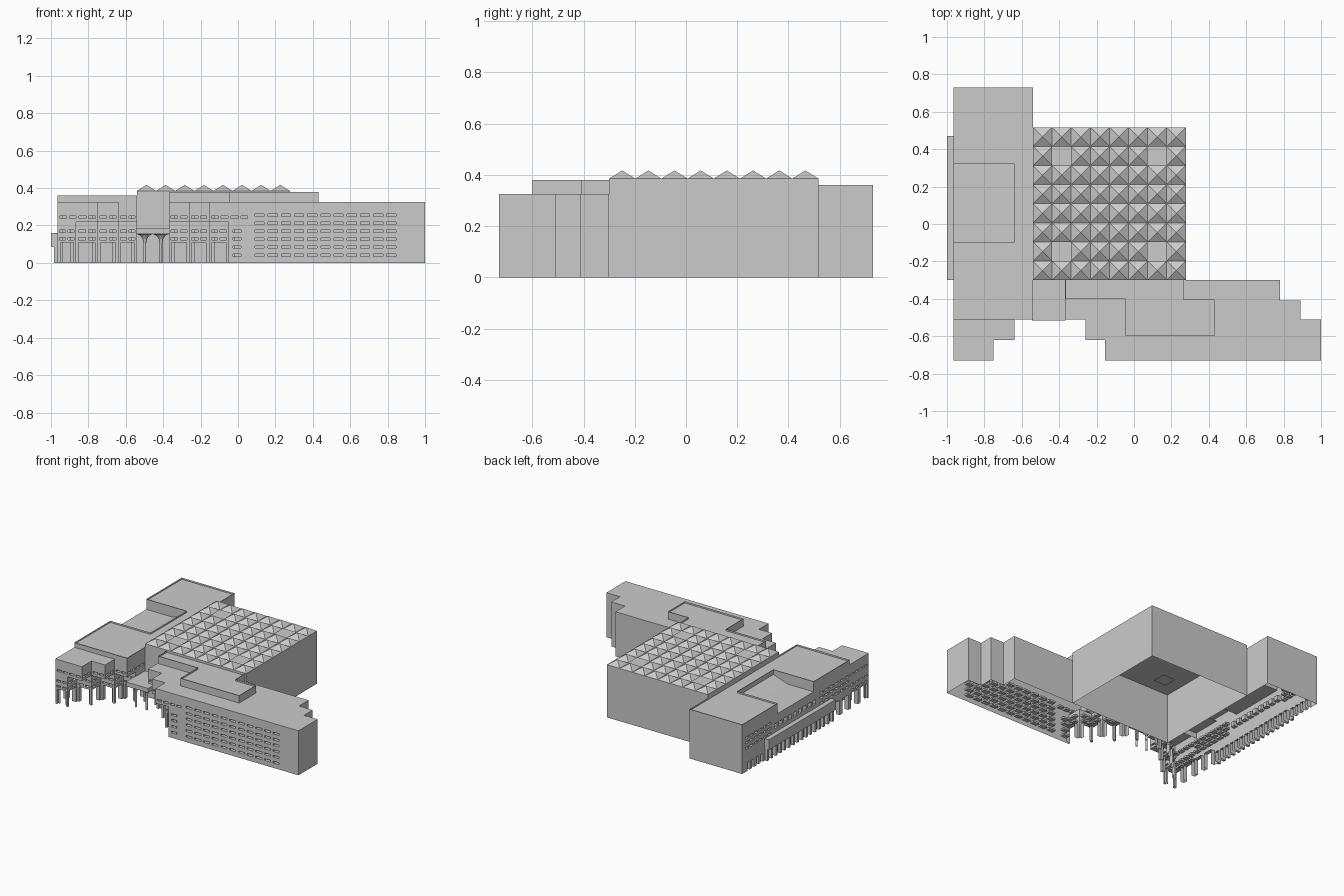
import bpy, bmesh, math
from mathutils import Vector

cube = bpy.data.objects.get("Cube")
if cube:
    bpy.data.objects.remove(cube, do_unlink=True)

mat = bpy.data.materials.new("pale grey")
mat.use_nodes = True
GREY = (0.6, 0.6, 0.6, 1)
mat.diffuse_color = GREY
mat.node_tree.nodes["Principled BSDF"].inputs["Base Color"].default_value = GREY


def finish(bm, name):
    me = bpy.data.meshes.new(name)
    bm.to_mesh(me)
    bm.free()
    me.materials.append(mat)
    ob = bpy.data.objects.new(name, me)
    bpy.context.scene.collection.objects.link(ob)
    return ob


def face(bm, pts):
    return bm.faces.new([bm.verts.new(p) for p in pts])


def wall(bm, p, q, z0, z1, holes=(), depth=0.03):
    """Upright wall, outside on the right of p->q, with recesses (u0, u1, a, b)."""
    p, q = Vector((*p, 0)), Vector((*q, 0))
    length = (q - p).length
    d = (q - p).normalized()
    inward = Vector((-d.y, d.x, 0))

    def at(u, z, k=0.0):
        return p + d * u + inward * k + Vector((0, 0, z))

    us = sorted({0, length, *[round(v, 4) for h in holes for v in h[:2]]})
    zs = sorted({z0, z1, *[round(v, 4) for h in holes for v in h[2:]]})
    for a, b in zip(zs, zs[1:]):
        for u, v in zip(us, us[1:]):
            cu, cz = (u + v) / 2, (a + b) / 2
            if not any(h[0] < cu < h[1] and h[2] < cz < h[3] for h in holes):
                face(bm, [at(u, a), at(v, a), at(v, b), at(u, b)])
    for u, v, a, b in holes:
        face(bm, [at(u, a), at(u, b), at(u, b, depth), at(u, a, depth)])
        face(bm, [at(v, b), at(v, a), at(v, a, depth), at(v, b, depth)])
        face(bm, [at(u, b), at(v, b), at(v, b, depth), at(u, b, depth)])
        if a > 0.005:      # windows get a sill and a back, arcades stay open
            face(bm, [at(v, a), at(u, a), at(u, a, depth), at(v, a, depth)])
            face(bm, [at(u, a, depth), at(v, a, depth), at(v, b, depth), at(u, b, depth)])


def rows(u0, u1, n, heights, fill=0.7, h=0.013):
    s = (u1 - u0) / n
    return [(u0 + s * (i + 0.5 - fill / 2), u0 + s * (i + 0.5 + fill / 2), z - h / 2, z + h / 2)
            for i in range(n) for z in heights]


def walls(bm, path, z0, z1, holes=None):
    for p, q in zip(path, path[1:]):
        length = (Vector(q) - Vector(p)).length
        wall(bm, p, q, z0, z1, holes(length) if holes else ())


def flat(bm, path, z):
    return face(bm, [(x, y, z) for x, y in path])


def parapet_block(name, outline, z0, z1):
    """Walls with a thin raised rim around a sunken roof."""
    bm = bmesh.new()
    walls(bm, outline + outline[:1], z0, z1)
    roof = flat(bm, outline, z1)
    bm.normal_update()
    for t, k in ((0.01, 0), (0.0005, -0.012)):
        bmesh.ops.inset_region(bm, faces=[roof], thickness=t, depth=k, use_even_offset=True)
    finish(bm, name)


def box(bm, x0, x1, y0, y1, z0, z1):
    vs = bmesh.ops.create_cube(bm, size=1)["verts"]
    for v in vs:
        v.co = ((x0 + x1) / 2 + v.co.x * (x1 - x0), (y0 + y1) / 2 + v.co.y * (y1 - y0),
                (z0 + z1) / 2 + v.co.z * (z1 - z0))


WEST, INNER, ROOF, TIER = -0.965, -0.54, 0.325, 0.22


def low_bay(length):
    n = max(2, round(length / 0.055))
    bays = max(1, round(length / 0.105))
    s = length / bays
    arches = [(i * s + 0.015, (i + 1) * s - 0.015, 0, 0.11) for i in range(bays)]
    return rows(0.005, length - 0.005, n, (0.13, 0.17)) + arches


def top_bay(length):
    return rows(0.005, length - 0.005, max(2, round(length / 0.055)), (0.245,))


# Stepped corner pavilion: the lower storeys step back under the upper one
bm = bmesh.new()
low = [(WEST, -0.51), (WEST, -0.73), (-0.865, -0.73), (-0.865, -0.62), (-0.75, -0.62),
       (-0.75, -0.51), (-0.64, -0.51), (-0.64, -0.41), (INNER, -0.41), (INNER, -0.3)]
top = [(WEST, -0.51), (WEST, -0.73), (-0.75, -0.73), (-0.75, -0.62), (-0.64, -0.62),
       (-0.64, -0.51), (INNER, -0.51), (INNER, -0.3)]
walls(bm, low, 0, TIER, low_bay)
walls(bm, top, TIER, ROOF, top_bay)
flat(bm, top + [(WEST, -0.3)], ROOF)
for i in (2, 4, 6):      # soffits below the overhangs
    (x0, y0), (x1, y1) = low[i], low[i + 2]
    flat(bm, [(x0, y0), (x0, y1), (x1, y1), (x1, y0)], TIER)
finish(bm, "stepped_pavilion")

# Office wing with stepped ends and a grid of recessed windows
bm = bmesh.new()
low = [(-0.37, -0.3), (-0.37, -0.41), (-0.26, -0.41), (-0.26, -0.51), (-0.155, -0.51),
       (-0.155, -0.62), (-0.05, -0.62), (-0.05, -0.73)]
top = [(-0.37, -0.3), (-0.37, -0.51), (-0.26, -0.51), (-0.26, -0.62), (-0.155, -0.62),
       (-0.155, -0.73)]
east = [(1, -0.73), (1, -0.51), (0.89, -0.51), (0.89, -0.41), (0.78, -0.41),
        (0.78, -0.3), (0.28, -0.3)]
walls(bm, low, 0, TIER, low_bay)
walls(bm, top, TIER, ROOF, top_bay)
wall(bm, low[-1], east[0], 0, TIER,
     rows(0.02, 0.07, 1, (0.042, 0.085, 0.13, 0.17), 0.85)
     + rows(0.13, 0.905, 11, (0.042, 0.085, 0.127, 0.17, 0.211)))
wall(bm, top[-1], east[0], TIER, ROOF,
     rows(0.005, 0.215, 4, (0.245,)) + rows(0.235, 1.01, 11, (0.255,)))
walls(bm, east, 0, ROOF)
flat(bm, top + east[:-1], ROOF)
for i in (1, 3, 5):
    (x0, y0), (x1, y1) = low[i], low[i + 2]
    flat(bm, [(x0, y0), (x1, y0), (x1, y1), (x0, y1)], TIER)
    flat(bm, [(x0, y0), (x0, y1), (x1, y1), (x1, y0)], TIER)
finish(bm, "office_wing")

# Rooftop penthouse on the office wing
parapet_block("penthouse", [(-0.365, -0.3), (-0.365, -0.4), (-0.045, -0.4), (-0.045, -0.6),
                            (0.43, -0.6), (0.43, -0.405), (0.265, -0.405), (0.265, -0.3)],
              ROOF, 0.38)

# Long side wing: lower walls, windows and the upper rim around a sunken terrace
bm = bmesh.new()
BASE = 0.285
wall(bm, (INNER, -0.3), (INNER, 0.73), 0, BASE)
wall(bm, (INNER, 0.73), (WEST, 0.73), 0, BASE)
wall(bm, (WEST, 0.73), (WEST, -0.51), 0, BASE,
     rows(0.03, 0.34, 6, (0.17, 0.21, 0.245))
     + rows(0.36, 0.86, 9, (0.205,), 0.6, 0.035)
     + rows(0.89, 1.24, 6, (0.17, 0.21, 0.245))
     + rows(0.05, 0.25, 4, (0.03,), 0.5, 0.06)
     + rows(0.27, 1.02, 15, (0.035,), 0.6, 0.07)
     + rows(1.04, 1.24, 2, (0.055,), 0.7, 0.11))
finish(bm, "side_wing_walls")
parapet_block("side_wing_roof", [(WEST, -0.51), (INNER, -0.51), (INNER, 0.73), (WEST, 0.73),
                                 (WEST, 0.32), (-0.64, 0.32), (-0.64, -0.095), (WEST, -0.095)],
              BASE, 0.36)
bm = bmesh.new()
for x0, x1, z0, z1 in ((WEST, -0.755, BASE, BASE), (-0.755, -0.64, BASE, ROOF)):
    face(bm, [(x0, -0.095, z0), (x1, -0.095, z1), (x1, 0.32, z1), (x0, 0.32, z0)])
finish(bm, "sunken_terrace")

# Projecting gallery on the side wing with a row of piers below
bm = bmesh.new()
box(bm, -1, WEST, -0.3, 0.47, 0.085, 0.16)
for i in range(16):
    y = -0.29 + i * 0.05
    box(bm, -0.985, WEST, y - 0.009, y + 0.009, 0, 0.085)
finish(bm, "side_gallery")

# Main hall: plain walls and flat ceiling
X0, Y0, HALL, N = -0.54, -0.3, 0.385, 8
CELL = 0.817 / N
bm = bmesh.new()
X1, Y1 = X0 + N * CELL, Y0 + N * CELL
corners = [(X0, Y0), (X1, Y0), (X1, Y1), (X0, Y1)]
walls(bm, corners + corners[:1], 0, HALL)
flat(bm, corners, HALL - 0.02)
finish(bm, "main_hall")

# Pyramid skylights, with four flat cells that hold square shafts
bm = bmesh.new()
for i in range(N):
    for j in range(N):
        x, y = X0 + i * CELL, Y0 + j * CELL
        quad = [(x, y), (x + CELL, y), (x + CELL, y + CELL), (x, y + CELL)]
        if i in (1, N - 2) and j in (1, N - 2):
            f = flat(bm, quad, HALL)
            bm.normal_update()
            bmesh.ops.inset_region(bm, faces=[f], thickness=CELL * 0.35)
            bmesh.ops.inset_region(bm, faces=[f], thickness=0.0005, depth=-0.03)
        else:
            tip = (x + CELL / 2, y + CELL / 2, HALL + 0.032)
            for a, b in zip(quad, quad[1:] + quad[:1]):
                face(bm, [(*a, HALL), (*b, HALL), tip])
finish(bm, "pyramid_skylights")

# Entrance canopy on flared columns
bm = bmesh.new()
box(bm, -0.545, -0.365, -0.515, -0.3, 0.155, 0.187)
finish(bm, "entrance_canopy")
profile = [(0.007, 0), (0.007, 0.105), (0.012, 0.128), (0.024, 0.146), (0.043, 0.155)]
SIDES = 12
bm = bmesh.new()
for cx in (-0.498, -0.412):
    for cy in (-0.465, -0.365):
        rings = [[bm.verts.new((cx + r * math.cos(k * math.tau / SIDES),
                                cy + r * math.sin(k * math.tau / SIDES), z))
                  for k in range(SIDES)] for r, z in profile]
        for a, b in zip(rings, rings[1:]):
            for k in range(SIDES):
                m = (k + 1) % SIDES
                bm.faces.new([a[k], a[m], b[m], b[k]])
finish(bm, "flared_columns")
